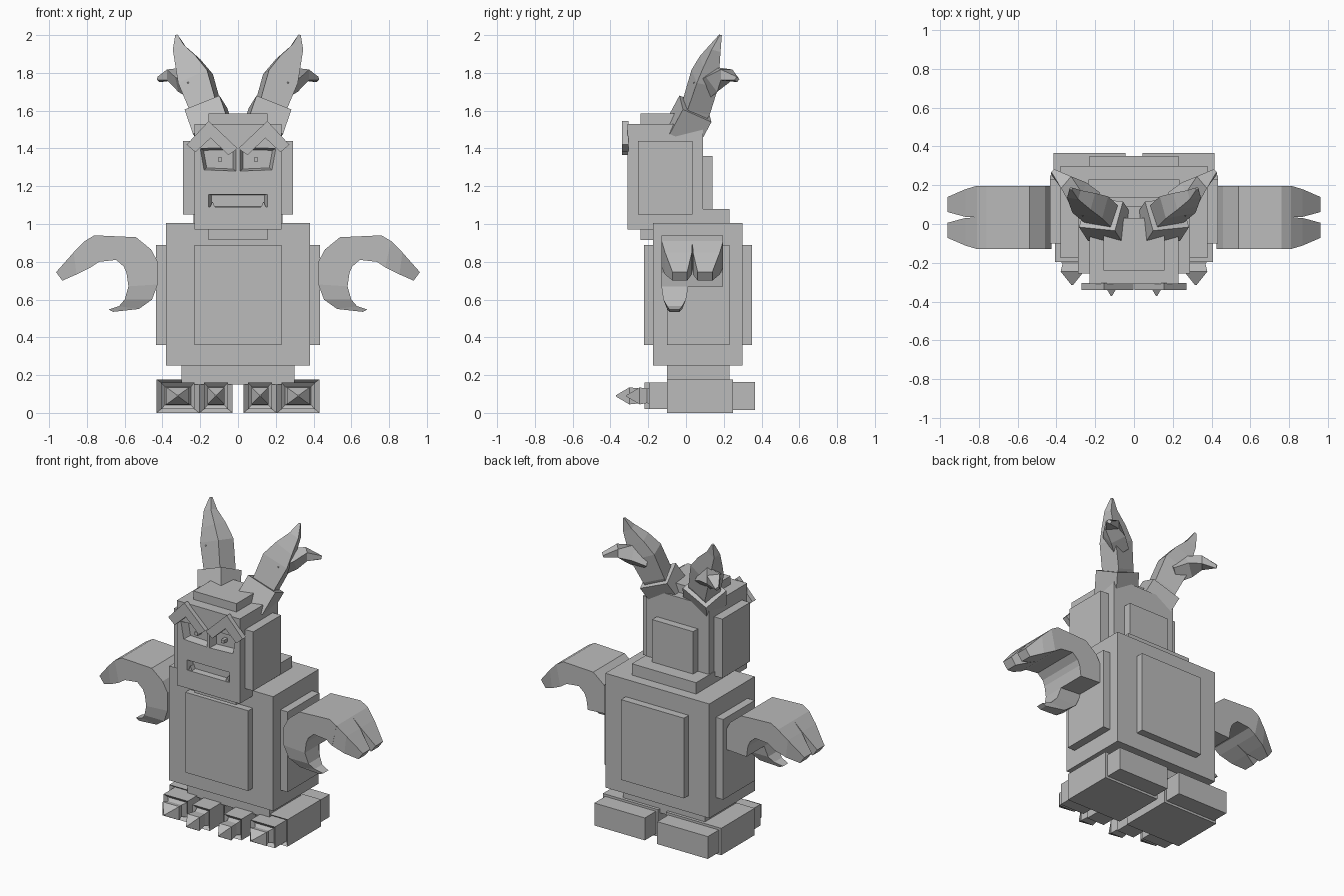
import bpy, bmesh
from mathutils import Vector

if "Cube" in bpy.data.objects:
    bpy.data.objects.remove(bpy.data.objects["Cube"])

grey = bpy.data.materials.new("stone grey")
grey.diffuse_color = (0.5, 0.5, 0.5, 1)
grey.use_nodes = True
grey.node_tree.nodes["Principled BSDF"].inputs["Base Color"].default_value = grey.diffuse_color


def finish(name, bm, mirror=False):
    bmesh.ops.remove_doubles(bm, verts=bm.verts, dist=1e-5)
    bmesh.ops.recalc_face_normals(bm, faces=bm.faces)
    me = bpy.data.meshes.new(name)
    bm.to_mesh(me)
    bm.free()
    me.materials.append(grey)
    ob = bpy.data.objects.new(name, me)
    bpy.context.collection.objects.link(ob)
    if mirror:
        ob.modifiers.new("mirror", 'MIRROR').use_mirror_merge = False
    return ob


def loft_into(bm, rings):
    """Skin a list of equal-length rings and cap both ends."""
    vs = [[bm.verts.new(p) for p in r] for r in rings]
    n = len(vs[0])
    for a, b in zip(vs, vs[1:]):
        for i in range(n):
            j = (i + 1) % n
            bm.faces.new((a[i], a[j], b[j], b[i]))
    bm.faces.new(vs[0])
    bm.faces.new(vs[-1])


def loft(name, rings, mirror=False):
    bm = bmesh.new()
    loft_into(bm, rings)
    return finish(name, bm, mirror)


def rect(x0, x1, z0, z1, y):
    return [(x0, y, z0), (x1, y, z0), (x1, y, z1), (x0, y, z1)]


def box(name, x0, x1, y0, y1, z0, z1, mirror=False):
    return loft(name, [rect(x0, x1, z0, z1, y0), rect(x0, x1, z0, z1, y1)], mirror)


def prism(name, pts, y0, y1, mirror=False):
    return loft(name, [[(x, y, z) for x, z in pts] for y in (y0, y1)], mirror)


# Torso with raised plates
box("torso", -.38, .38, -.175, .30, .25, 1.005)
box("chest_back_plates", -.23, .23, -.222, .35, .36, .89)
box("side_plates", -.433, .433, -.10, .23, .36, .89)
box("pelvis", -.30, .30, -.10, .23, .15, .26)
box("collar", -.235, .235, -.15, .23, 1.0, 1.08)

# Head: main block, plates, chin
head = box("head", -.23, .23, -.31, .09, .97, 1.53)
box("ear_plates", .22, .29, -.255, .035, 1.05, 1.44, True)
box("head_back_plate", -.15, .15, .05, .14, 1.05, 1.36)
box("head_top_plate", -.157, .157, -.24, .03, 1.5, 1.585)
box("chin", -.155, .155, -.24, .05, .915, 1.0)


# Eye and mouth recesses, cut with tapered blocks
def cutter(name, pts, depth, shrink, mirror=False):
    cx = sum(p[0] for p in pts) / len(pts)
    cz = sum(p[1] for p in pts) / len(pts)
    back = [(cx + (x - cx) * shrink, -.31 + depth, cz + (z - cz) * shrink) for x, z in pts]
    c = loft(name, [[(x, y, z) for x, z in pts] for y in (-.33, -.31)] + [back], mirror)
    c.hide_render = True
    c.hide_set(True)
    b = head.modifiers.new(name, 'BOOLEAN')
    b.operation = 'DIFFERENCE'
    b.solver = 'EXACT'
    b.object = c


cutter("eye_cutter", [(.01, 1.28), (.18, 1.287), (.2, 1.40), (.01, 1.405)], .05, .82, True)
cutter("mouth_cutter", [(-.155, 1.09), (.155, 1.09), (.155, 1.157), (-.155, 1.157)], .04, .9)
box("pupil", .085, .107, -.30, -.25, 1.33, 1.352, True)
prism("fang", [(.12, 1.085), (.15, 1.085), (.135, 1.12)], -.305, -.27, True)
prism("eyebrow", [(.272, 1.42), (.155, 1.545), (.002, 1.40), (.05, 1.365),
                  (.145, 1.455), (.225, 1.38)], -.34, -.305, True)

# Feet: block, heel, two toes each with recessed fronts and claws
box("foot", .028, .432, -.06, .25, 0, .178, True)
box("heel", .045, .415, .24, .365, .015, .163, True)
for name, x0, x1, front, cw in (("outer_toe", .205, .432, -.197, .06),
                                ("inner_toe", .028, .205, -.22, .045)):
    c = (x0 + x1) / 2
    w, h = (x1 - x0) / 2, .089
    tip = -.315 if name == "outer_toe" else -.37

    def ring(y, hw, hh):
        return rect(c - hw, c + hw, .09 - hh, .09 + hh, y)
    loft(name, [rect(x0, x1, 0, .178, -.05), rect(x0, x1, 0, .178, -.10),
                ring(-.075, w - .025, .07), ring(front, w - .025, .07),
                ring(front + .02, w - .045, .048), ring(front - .01, cw - .01, .038),
                ring(tip + .07, cw, .045), ring(tip, .004, .004)], True)


# Arms: bent hand block, two fingers and a thumb
def slab_rings(sections):
    return [[(a[0], y0, a[1]), (a[0], y1, a[1]), (b[0], y1, b[1]), (b[0], y0, b[1])]
            for a, b, y0, y1 in sections]


knuckle = ((.81, .91), (.78, .77))
bend = [((.425, .68), (.58, .67)), ((.425, .80), (.59, .74)), ((.46, .865), (.605, .775)),
        ((.54, .93), (.645, .81)), ((.76, .94), (.735, .80)), knuckle]
loft("arm", slab_rings([(a, b, -.13, .197) for a, b in bend]), True)
bm = bmesh.new()
for s in (-1, 1):
    widths = [(0, .163), (.003, .145), (.028, .105)]
    ends = [knuckle, ((.87, .85), (.855, .733)), ((.963, .745), (.93, .70))]
    loft_into(bm, slab_rings([(a, b, .034 + s * i, .034 + s * o)
                              for (a, b), (i, o) in zip(ends, widths)]))
finish("fingers", bm, True)
loft("thumb", slab_rings([((.425, .68), (.58, .67), -.13, .012),
                          ((.455, .60), (.60, .60), -.12, .0),
                          ((.525, .55), (.63, .565), -.10, -.02),
                          ((.66, .535), (.685, .547), -.088, -.035)]), True)


# Horns: square socket, main spike and rear prong
def tube(name, path):
    """path: (centre, half width, half depth)"""
    rings = []
    for i, (c, hw, hd) in enumerate(path):
        t = (Vector(path[min(i + 1, len(path) - 1)][0]) - Vector(path[max(i - 1, 0)][0])).normalized()
        u = Vector((.94, .26, 0))
        u = (u - t * u.dot(t)).normalized()
        v = t.cross(u)
        c = Vector(c)
        rings.append([c - u * hw - v * hd, c + u * hw - v * hd,
                      c + u * hw + v * hd, c - u * hw + v * hd])
    return loft(name, rings, True)


a, b = Vector((.125, -.02, 1.48)), Vector((.17, .05, 1.61))
d = (b - a).normalized()
tube("horn_socket", [(a, .1, .085), (b, .1, .085)])
tube("horn", [(b - d * .02, .075, .06), (b + d * .01, .075, .062),
              ((.225, .10, 1.77), .085, .06), ((.265, .125, 1.85), .062, .045),
              ((.31, .155, 1.93), .032, .025), ((.325, .183, 2.0), .006, .006)])
tube("horn_prong", [((.22, .10, 1.73), .05, .06), ((.29, .16, 1.765), .05, .05),
                    ((.35, .215, 1.79), .04, .028), ((.42, .27, 1.765), .012, .01)])
